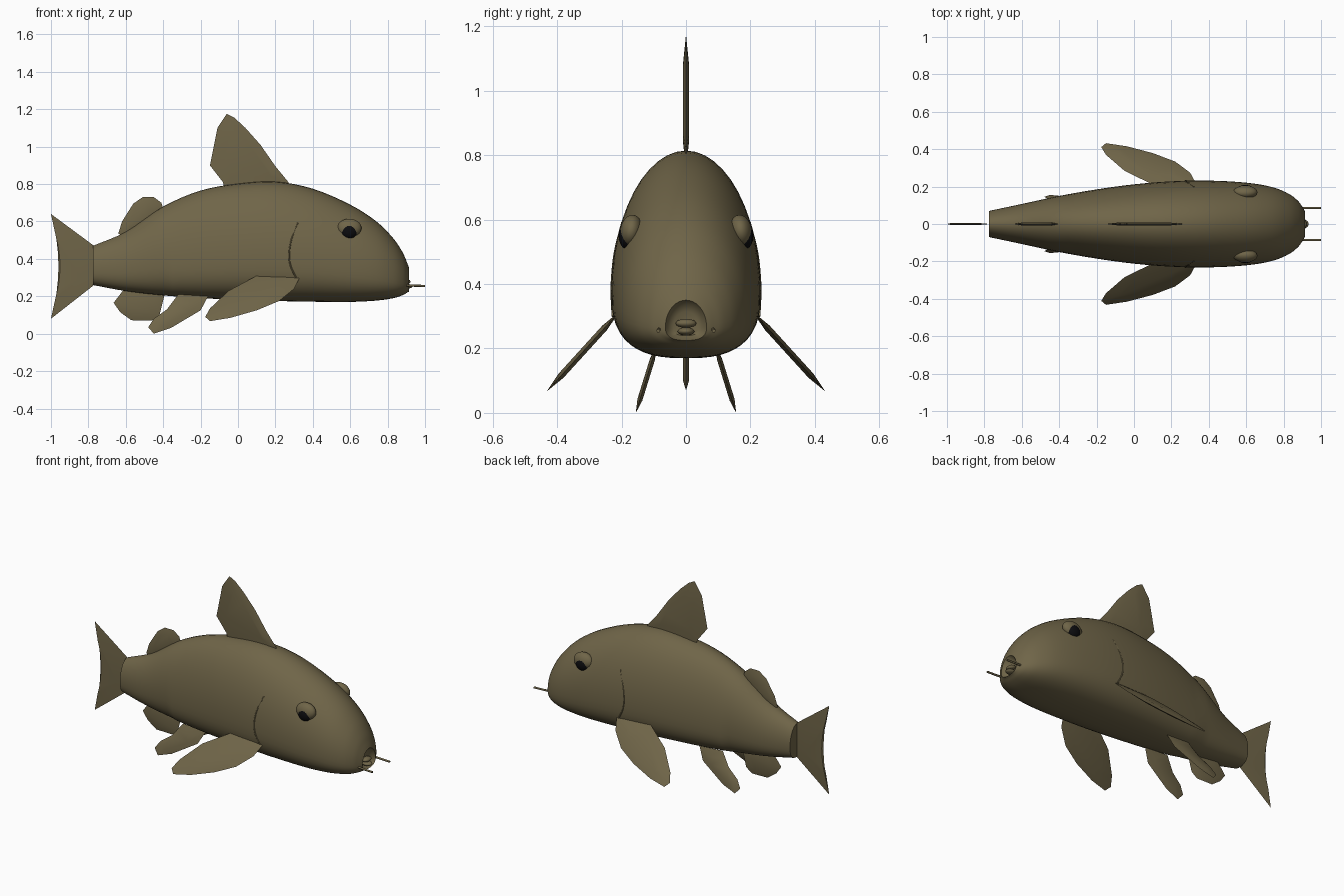
import bpy, bmesh, math
from mathutils import Vector

if "Cube" in bpy.data.objects:
    bpy.data.objects.remove(bpy.data.objects["Cube"])


def material(name, rgb):
    mat = bpy.data.materials.new(name)
    mat.use_nodes = True
    mat.diffuse_color = (*rgb, 1)
    mat.node_tree.nodes["Principled BSDF"].inputs["Base Color"].default_value = (*rgb, 1)
    return mat


SKIN = material("olive brown skin", (0.16, 0.13, 0.065))
BLACK = material("black pupil", (0.004, 0.004, 0.005))


def finish(name, bm, mat, angle=35):
    bmesh.ops.recalc_face_normals(bm, faces=bm.faces)
    mesh = bpy.data.meshes.new(name)
    bm.to_mesh(mesh)
    bm.free()
    obj = bpy.data.objects.new(name, mesh)
    bpy.context.collection.objects.link(obj)
    mesh.materials.append(mat)
    bpy.ops.object.select_all(action='DESELECT')
    obj.select_set(True)
    bpy.context.view_layer.objects.active = obj
    bpy.ops.object.shade_smooth_by_angle(angle=math.radians(angle))
    return obj


def smooth_path(points, steps):
    """Catmull-Rom samples through a list of points."""
    pts = [Vector(p) for p in points]
    pts = [2 * pts[0] - pts[1]] + pts + [2 * pts[-1] - pts[-2]]
    out = []
    for a, b, c, d in zip(pts, pts[1:], pts[2:], pts[3:]):
        for i in range(steps):
            t = i / steps
            out.append(0.5 * (2 * b + (c - a) * t + (2 * a - 5 * b + 4 * c - d) * t * t
                              + (3 * b - a - 3 * c + d) * t ** 3))
    return out + [pts[-2]]


def egg_ring(bm, station, count=48):
    """Cross-section: elliptical above, squarer and flatter below."""
    x, top, bottom, half = station
    mid = bottom + (top - bottom) * (0.33 if x > -0.4 else 0.4)
    ring = []
    for i in range(count):
        a = math.tau * i / count
        c, s = math.cos(a), math.sin(a)
        power = 1 if s > 0 else 2 / 2.6
        y = math.copysign(abs(c) ** power, c) * half
        rise = math.copysign(abs(s) ** power, s)
        z = mid + rise * ((top - mid) if s > 0 else (mid - bottom))
        ring.append(bm.verts.new((x, y, z)))
    return ring


# Body: x, top, bottom, half width
stations = [
    (-0.775, 0.47, 0.26, 0.07), (-0.6, 0.545, 0.228, 0.107),
    (-0.4, 0.68, 0.205, 0.15), (-0.2, 0.765, 0.19, 0.185),
    (0, 0.802, 0.182, 0.212), (0.2, 0.813, 0.175, 0.228),
    (0.4, 0.775, 0.171, 0.232), (0.6, 0.69, 0.17, 0.221),
    (0.74, 0.6, 0.177, 0.197), (0.83, 0.51, 0.19, 0.16),
    (0.88, 0.435, 0.206, 0.12), (0.904, 0.38, 0.22, 0.085),
    (0.915, 0.35, 0.225, 0.064)]
bm = bmesh.new()
profile = smooth_path(stations, 4)
# Mouth hollow closes the front end
profile += [(0.9, 0.34, 0.23, 0.056), (0.885, 0.315, 0.24, 0.04)]
rings = [egg_ring(bm, s) for s in profile]
for r, q in zip(rings, rings[1:]):
    for i in range(len(r)):
        j = (i + 1) % len(r)
        bm.faces.new((r[i], r[j], q[j], q[i]))
bm.faces.new(rings[0])
bm.faces.new(rings[-1])
finish("body", bm, SKIN, 50)


def fin(name, outline, thick, place=lambda x, z: Vector((x, 0, z))):
    """Thin lens-shaped plate with a sharp rim, laid in the plane given by place."""
    bm = bmesh.new()
    pts = [place(x, z) for x, z in outline]
    centre = sum(pts, Vector()) / len(pts)
    normal = (place(1, 0) - place(0, 0)).cross(place(0, 1) - place(0, 0)).normalized()
    rim = [bm.verts.new(p) for p in pts]
    n = len(rim)
    for side in (1, -1):
        inner = [bm.verts.new(centre.lerp(p, 0.6) + normal * thick * side) for p in pts]
        for i in range(n):
            j = (i + 1) % n
            bm.faces.new((rim[i], rim[j], inner[j], inner[i]))
        bm.faces.new(inner)
    return finish(name, bm, SKIN)


# Fins on the centre line
fin("dorsal_fin", [(-0.07, 0.76), (-0.08, 0.81), (-0.15, 0.9), (-0.11, 1.1), (-0.06, 1.175),
                   (-0.02, 1.155), (0.04, 1.1), (0.12, 1.01), (0.2, 0.895), (0.27, 0.81),
                   (0.27, 0.77)], 0.009)
fin("rear_dorsal_fin", [(-0.6, 0.51), (-0.64, 0.535), (-0.62, 0.6), (-0.56, 0.695), (-0.51, 0.73),
                        (-0.45, 0.73), (-0.41, 0.7), (-0.39, 0.64)], 0.009)
fin("anal_fin", [(-0.6, 0.25), (-0.665, 0.165), (-0.63, 0.115), (-0.57, 0.072), (-0.46, 0.07),
                 (-0.42, 0.1), (-0.39, 0.22)], 0.009)
hollow = [(-0.96 - 0.04 * t * t, 0.36 + 0.28 * t) for t in (1, 0.75, 0.5, 0.25, 0, -0.25, -0.5, -0.75, -1)]
fin("tail_fin", [(-0.77, 0.47)] + hollow + [(-0.77, 0.26)], 0.006)


def ball(name, centre, radii, mat, tilt=0):
    bm = bmesh.new()
    bmesh.ops.create_uvsphere(bm, u_segments=24, v_segments=16, radius=1)
    bmesh.ops.scale(bm, vec=radii, verts=bm.verts)
    obj = finish(name, bm, mat, 60)
    obj.location = centre
    obj.rotation_euler.x = tilt
    return obj


def tube(name, points, radius):
    curve = bpy.data.curves.new(name, 'CURVE')
    curve.dimensions = '3D'
    curve.bevel_depth = radius
    curve.bevel_resolution = 2
    curve.use_fill_caps = True
    spline = curve.splines.new('POLY')
    spline.points.add(len(points) - 1)
    for p, co in zip(spline.points, points):
        p.co = (*co, 1)
    curve.materials.append(SKIN)
    obj = bpy.data.objects.new(name, curve)
    bpy.context.collection.objects.link(obj)
    return obj


# Paired parts on both sides
pectoral = [(0.33, 0.3), (0.3, 0.315), (0.1, 0.31), (-0.05, 0.23), (-0.15, 0.135), (-0.175, 0.09),
            (-0.15, 0.067), (-0.04, 0.085), (0.1, 0.125), (0.22, 0.175), (0.3, 0.24)]
pelvic = [(-0.16, 0.2), (-0.2, 0.125), (-0.36, 0.03), (-0.45, 0), (-0.48, 0.035),
          (-0.45, 0.08), (-0.38, 0.13), (-0.32, 0.21)]
gill = [(0.32, 0.197, 0.593), (0.285, 0.22, 0.5), (0.273, 0.229, 0.42),
        (0.282, 0.23, 0.36), (0.31, 0.227, 0.3)]
for s, side in ((1, "left"), (-1, "right")):
    fin(side + "_pectoral_fin", pectoral, 0.01,
        lambda x, z: Vector((x, s * (0.22 + 0.91 * (0.3 - z)), z)))
    fin(side + "_pelvic_fin", pelvic, 0.008,
        lambda x, z: Vector((x, s * (0.1 + 0.31 * (0.18 - z)), z)))
    tube(side + "_gill_line", smooth_path([(x, s * y, z) for x, y, z in gill], 5), 0.004)
    tube(side + "_barbel", [(0.88, s * 0.084, 0.26), (0.94, s * 0.086, 0.257), (1, s * 0.086, 0.255)], 0.006)
    ball(side + "_eyelid", (0.595, s * 0.17, 0.565), (0.065, 0.035, 0.05), SKIN, s * 0.15)
    ball(side + "_pupil", (0.595, s * 0.183, 0.55), (0.044, 0.026, 0.042), BLACK)

# Lips inside the mouth hollow
ball("upper_lip", (0.9, 0, 0.278), (0.022, 0.032, 0.014), SKIN)
ball("lower_lip", (0.9, 0, 0.253), (0.033, 0.026, 0.013), SKIN)
